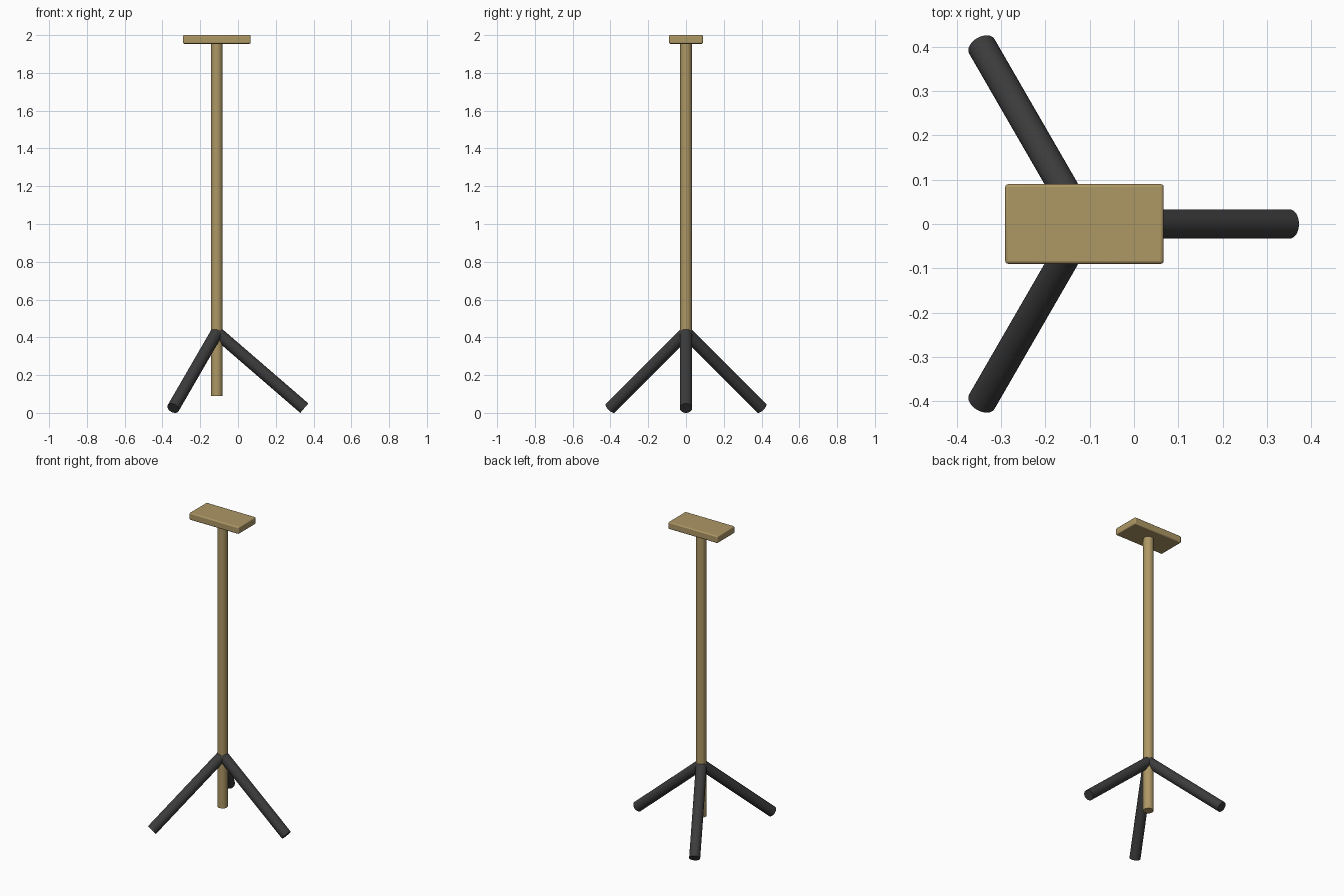
import bpy
from math import radians, cos, sin
from mathutils import Vector

cube = bpy.data.objects.get("Cube")
if cube:
    bpy.data.objects.remove(cube, do_unlink=True)


def make_material(name, colour):
    mat = bpy.data.materials.new(name)
    mat.use_nodes = True
    mat.diffuse_color = colour
    mat.node_tree.nodes["Principled BSDF"].inputs["Base Color"].default_value = colour
    return mat


def rod(name, start, end, radius, mat):
    """Capped cylinder running between two points."""
    start, end = Vector(start), Vector(end)
    axis = end - start
    bpy.ops.mesh.primitive_cylinder_add(
        vertices=32, radius=radius, depth=axis.length, location=(start + end) / 2,
        rotation=axis.to_track_quat('Z', 'Y').to_euler())
    obj = bpy.context.object
    obj.name = name
    obj.data.materials.append(mat)
    bpy.ops.object.shade_smooth_by_angle(angle=radians(40))
    return obj


wood = make_material("tan wood", (0.42, 0.31, 0.13, 1))
black = make_material("black metal", (0.045, 0.045, 0.045, 1))

POLE_X = -0.112

# Upright pole
rod("pole", (POLE_X, 0, 0.09), (POLE_X, 0, 1.96), 0.031, wood)

# Top plate with softened edges
bpy.ops.mesh.primitive_cube_add(size=1, location=(POLE_X, 0, 1.977))
plate = bpy.context.object
plate.name = "top_plate"
plate.scale = (0.358, 0.18, 0.046)
bpy.ops.object.transform_apply(location=False, rotation=False, scale=True)
plate.data.materials.append(wood)
bevel = plate.modifiers.new("soft_edges", 'BEVEL')
bevel.width = 0.007
bevel.segments = 3
bpy.ops.object.shade_smooth_by_angle(angle=radians(40))

# Three splayed legs meeting on the pole axis
LEG_REACH = 0.463
for name, degrees in (("left_leg", 0), ("back_right_leg", 120), ("front_right_leg", 240)):
    a = radians(degrees)
    foot = (POLE_X + LEG_REACH * cos(a), LEG_REACH * sin(a), 0.025)
    rod(name, (POLE_X, 0, 0.425), foot, 0.033, black)
